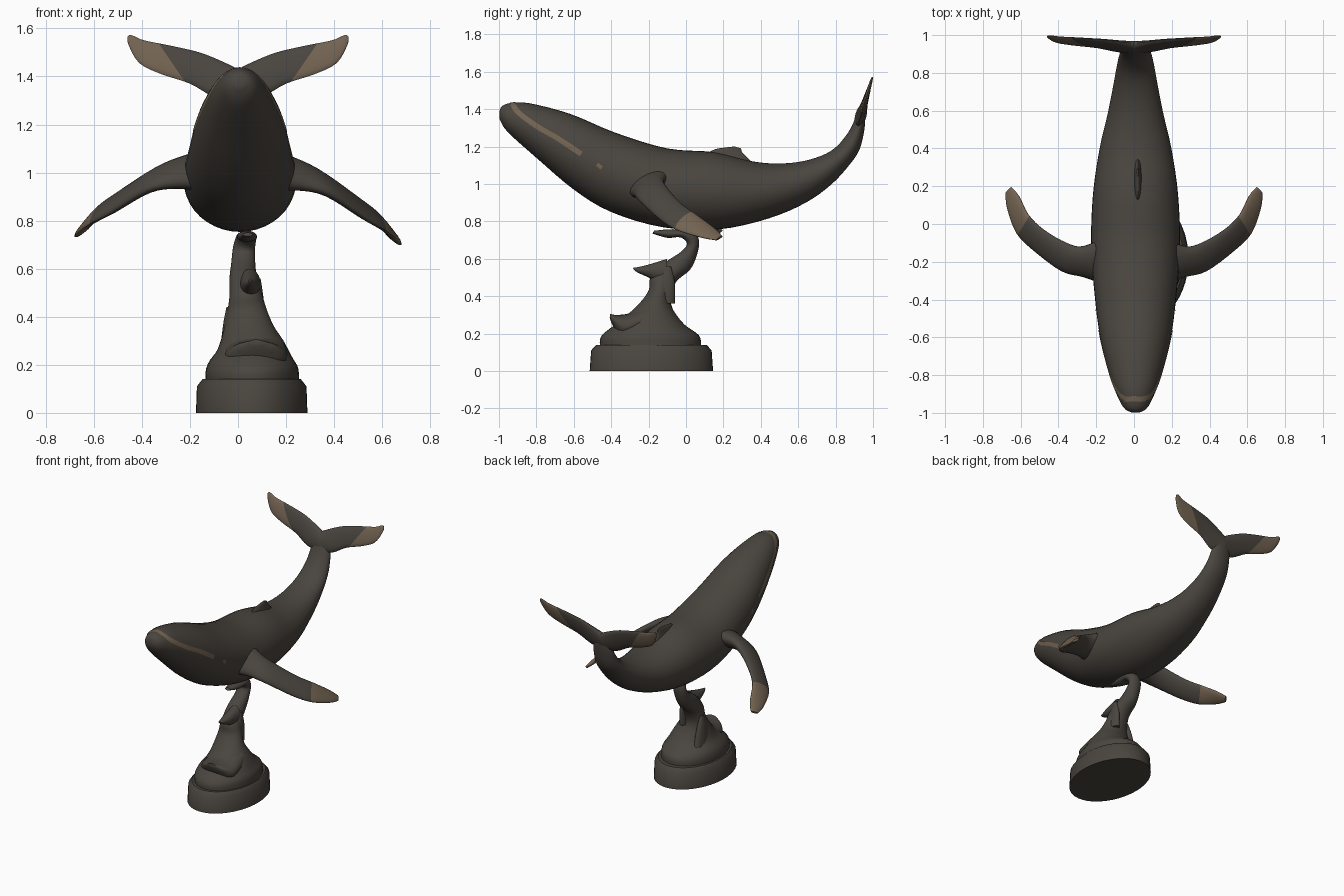
import bpy
import bmesh
from math import sin, cos, pi
from mathutils import Vector
from mathutils.bvhtree import BVHTree

if "Cube" in bpy.data.objects:
    bpy.data.objects.remove(bpy.data.objects["Cube"])


def make_material(name, rgb):
    mat = bpy.data.materials.new(name)
    mat.use_nodes = True
    mat.diffuse_color = (*rgb, 1)
    mat.node_tree.nodes["Principled BSDF"].inputs["Base Color"].default_value = (*rgb, 1)
    return mat


BRONZE = make_material("dark bronze", (0.068, 0.059, 0.049))
TAN = make_material("worn tan", (0.17, 0.125, 0.083))


def smooth_rows(rows, steps):
    """Catmull-Rom interpolation of equal-length rows of numbers."""
    rows = [Vector(r) for r in rows]
    result = []
    for i in range(len(rows) - 1):
        b, c = rows[i], rows[i + 1]
        a, d = rows[max(i - 1, 0)], rows[min(i + 2, len(rows) - 1)]
        for k in range(steps):
            t = k / steps
            result.append(b + (c - a) * (t / 2)
                          + (a * 2 - b * 5 + c * 4 - d) * (t * t / 2)
                          + (b * 3 - a - c * 3 + d) * (t ** 3 / 2))
    return result + [rows[-1]]


def finish(name, bm, mats):
    mesh = bpy.data.meshes.new(name)
    bm.to_mesh(mesh)
    bm.free()
    for mat in mats:
        mesh.materials.append(mat)
    obj = bpy.data.objects.new(name, mesh)
    bpy.context.collection.objects.link(obj)
    bpy.ops.object.select_all(action="DESELECT")
    obj.select_set(True)
    bpy.context.view_layer.objects.active = obj
    bpy.ops.object.shade_smooth_by_angle(angle=0.8)
    return obj


def loft(name, sections, sides=24, steps=4, cut=None):
    """Skin ellipses given by chord ends a, b and half thickness.
    cut = (point, normal): everything beyond that plane is tan."""
    rows = smooth_rows([(*a, *b, h) for a, b, h in sections], steps)
    mids = [(Vector(r[:3]) + Vector(r[3:6])) / 2 for r in rows]
    bm = bmesh.new()
    rings = []
    for i, r in enumerate(rows):
        half = (Vector(r[:3]) - Vector(r[3:6])) / 2
        span = mids[min(i + 1, len(mids) - 1)] - mids[max(i - 1, 0)]
        across = half.cross(span).normalized() * max(r[6], 0.002)
        rings.append([bm.verts.new(mids[i] + half * cos(2 * pi * k / sides)
                                   + across * sin(2 * pi * k / sides))
                      for k in range(sides)])
    for low, high in zip(rings, rings[1:]):
        for k in range(sides):
            n = (k + 1) % sides
            bm.faces.new((low[k], low[n], high[n], high[k]))
    bm.faces.new(rings[0])
    bm.faces.new(rings[-1])
    bmesh.ops.recalc_face_normals(bm, faces=bm.faces)
    if cut:
        point, normal = Vector(cut[0]), Vector(cut[1])
        bmesh.ops.bisect_plane(bm, geom=bm.verts[:] + bm.edges[:] + bm.faces[:],
                               plane_co=point, plane_no=normal)
        for f in bm.faces:
            f.material_index = int((f.calc_center_median() - point).dot(normal) > 0)
    return finish(name, bm, [BRONZE, TAN] if cut else [BRONZE])


def upright(name, rows, **options):
    """Loft whose chords lie in a plane x = cx; rows are y, z, y, z, cx, half width."""
    return loft(name, [((cx, y1, z1), (cx, y2, z2), h)
                       for y1, z1, y2, z2, cx, h in rows], **options)


def at_x(cx, rows):
    return [(*r[:4], cx, r[4]) for r in rows]


# Body: back line, belly line and half width from snout to tail stock
body = upright("whale_body", at_x(0.008, [
    (-.998, 1.385, -.998, 1.35, .02),
    (-.985, 1.415, -.975, 1.305, .055),
    (-.94, 1.432, -.93, 1.255, .085),
    (-.84, 1.432, -.8, 1.14, .13),
    (-.62, 1.375, -.6, .97, .185),
    (-.38, 1.275, -.4, .85, .215),
    (-.1, 1.19, -.12, .768, .235),
    (.15, 1.17, .17, .757, .225),
    (.36, 1.12, .44, .815, .19),
    (.52, 1.11, .64, .9, .148),
    (.66, 1.13, .78, 1.0, .12),
    (.78, 1.18, .88, 1.11, .1),
    (.86, 1.265, .93, 1.19, .085),
    (.905, 1.35, .955, 1.3, .07),
    (.94, 1.425, .96, 1.4, .035)]), sides=40)

# Dorsal fin
upright("dorsal_fin", at_x(0.02, [
    (.06, 1.12, .39, 1.07, .035),
    (.14, 1.18, .33, 1.14, .016),
    (.22, 1.196, .3, 1.17, .01),
    (.26, 1.2, .295, 1.19, .004)]), sides=16)

# Flippers: leading edge, trailing edge, half thickness
FLIPPER = [
    ((.13, -.33, .95), (.13, -.06, 1.07), .075),
    ((.26, -.28, .94), (.27, -.12, 1.03), .048),
    ((.38, -.25, .91), (.36, -.1, .98), .034),
    ((.53, -.14, .81), (.48, -.03, .9), .026),
    ((.62, -.05, .755), (.56, .05, .84), .02),
    ((.67, .08, .715), (.61, .15, .765), .016),
    ((.68, .16, .7), (.65, .195, .72), .008)]
# Flukes: lower edge, upper edge, half thickness in the leaning tail plane
FLUKE = [
    (0, 1.3, 0, 1.43, .03),
    (.1, 1.315, .06, 1.46, .022),
    (.2, 1.37, .16, 1.5, .016),
    (.32, 1.41, .29, 1.53, .013),
    (.41, 1.455, .39, 1.55, .01),
    (.455, 1.53, .43, 1.567, .007),
    (.46, 1.565, .45, 1.573, .003)]


def lean(x, z):
    return (x, .93 + (z - 1.35) * .3, z)


for side, s in (("left", 1), ("right", -1)):
    lift = 0 if s > 0 else 0.06

    def place(p):
        return (p[0] * s, p[1], p[2] + lift * max(p[0] - .13, 0))

    loft(side + "_flipper", [(place(a), place(b), h) for a, b, h in FLIPPER],
         cut=((.58 * s, 0, 0), (.8 * s, .5, 0)))
    loft(side + "_fluke", [(lean(a * s, b), lean(c * s, d), h) for a, b, c, d, h in FLUKE],
         sides=16, cut=((.27 * s, 0, 1.45), (.8 * s, 0, -.55)))

# Painted jaw stripe and eye marks laid on the body surface
source = bmesh.new()
source.from_mesh(body.data)
skin = BVHTree.FromBMesh(source)
source.free()


def painted_strip(name, path, width, s):
    points = []
    for p in smooth_rows(path, 5):
        p.x *= s
        away = Vector((0, 0, 1)) if abs(p.x) < .06 else Vector((s, 0, 0))
        points.append(skin.ray_cast(p + away, -away)[0])
    bm = bmesh.new()
    rows = []
    for i, p in enumerate(points):
        along = points[min(i + 1, len(points) - 1)] - points[max(i - 1, 0)]
        across = skin.find_nearest(p)[1].cross(along).normalized() * width
        row = []
        for k in (-1, -.5, 0, .5, 1):
            spot, normal = skin.find_nearest(p + across * k)[:2]
            row.append(bm.verts.new(spot + normal * .003))
        rows.append(row)
    for r, q in zip(rows, rows[1:]):
        for k in range(4):
            bm.faces.new((r[k], q[k], q[k + 1], r[k + 1]))
    bm.normal_update()
    for f in bm.faces:
        if f.normal.dot(skin.find_nearest(f.calc_center_median())[1]) < 0:
            f.normal_flip()
    finish(name, bm, [TAN])


for side, s in (("left", 1), ("right", -1)):
    painted_strip(side + "_jaw_stripe", [
        (0, -.925, 1.44), (.05, -.925, 1.43), (.08, -.9, 1.385),
        (.12, -.8, 1.31), (.16, -.68, 1.24), (.18, -.56, 1.16)], .014, s)
    painted_strip(side + "_eye_mark", [(.2, -.475, 1.105), (.2, -.45, 1.085)], .01, s)

# Oval plinth with a chamfered rim
upright("plinth", at_x(0.057, [
    (-.515, 0, .145, 0, .232),
    (-.507, .11, .137, .11, .228),
    (-.48, .14, .11, .14, .205)]), sides=48, steps=1)

# Rising water column that curls over under the belly
upright("water_column", [
    (-.46, .13, .08, .13, .06, .195),
    (-.45, .19, .07, .19, .057, .19),
    (-.35, .27, -.01, .25, .055, .15),
    (-.26, .35, -.07, .33, .045, .11),
    (-.2, .43, -.085, .4, .038, .085),
    (-.19, .5, -.05, .48, .032, .068),
    (-.12, .575, .02, .54, .022, .058),
    (-.03, .635, .055, .61, .022, .05),
    (.005, .68, .07, .69, .025, .046),
    (-.03, .715, .04, .745, .035, .042),
    (-.1, .712, -.07, .758, .038, .04),
    (-.18, .735, -.17, .75, .04, .02)], sides=32)

# Smaller curls breaking off the column
CURLS = {
    "middle_curl": (.05, [(-.1, .6, -.12, .46, .045), (-.19, .572, -.2, .5, .035),
                          (-.25, .557, -.26, .527, .018), (-.28, .553, -.283, .545, .006)]),
    "front_curl": (.075, [(-.2, .36, -.2, .19, .12), (-.3, .31, -.34, .17, .13),
                          (-.37, .3, -.39, .24, .09), (-.405, .305, -.408, .285, .03)]),
    "right_splash": (-.038, [(-.24, .22, -.04, .22, .04), (-.18, .36, -.08, .36, .025),
                             (-.14, .44, -.11, .44, .01)]),
    "left_splash": (.085, [(-.2, .36, -.06, .36, .03), (-.15, .47, -.06, .47, .022),
                           (-.11, .56, -.08, .56, .009)]),
}
for name, (cx, rows) in CURLS.items():
    upright(name, at_x(cx, rows), sides=20)
